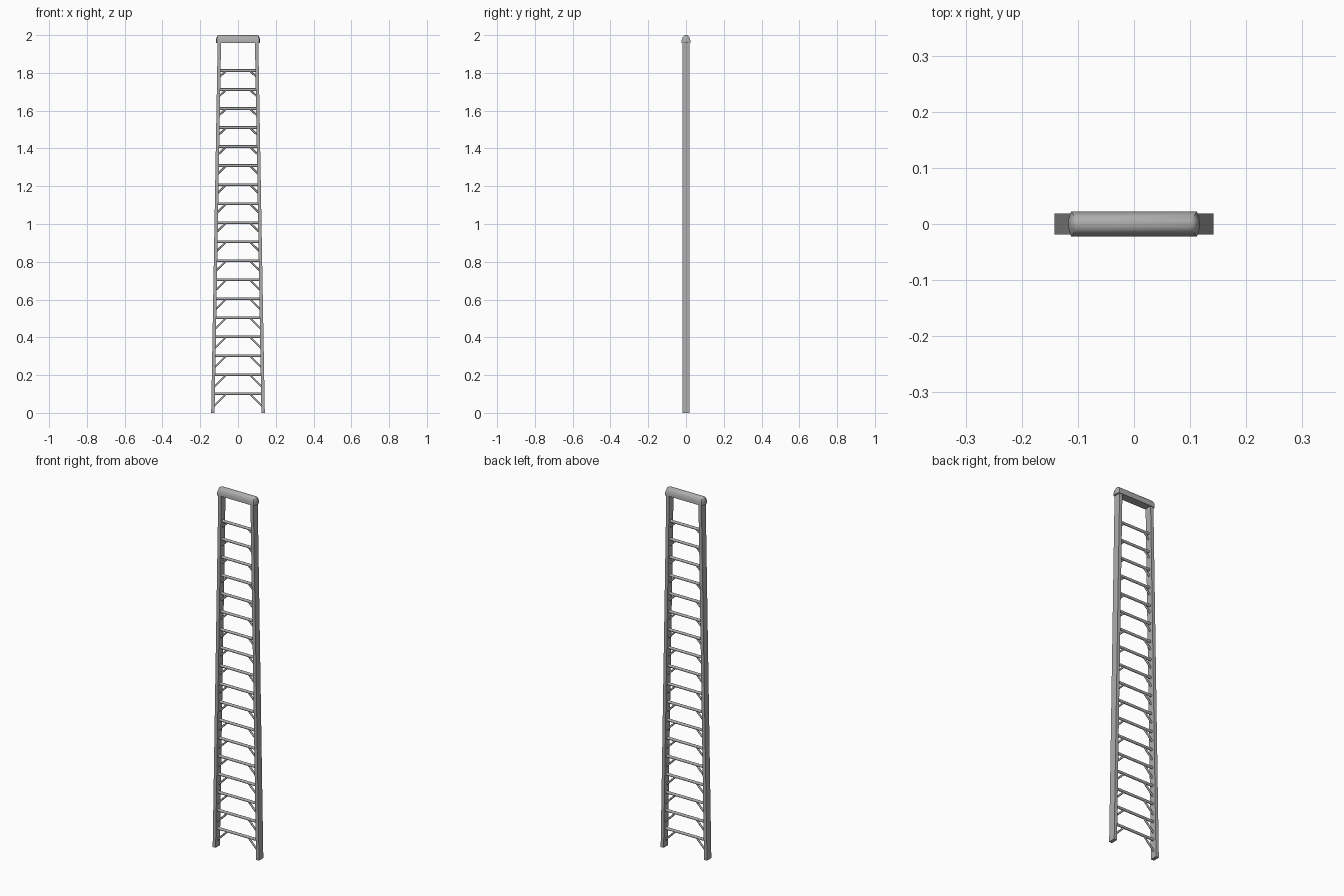
import bpy, bmesh, math
from mathutils import Vector

cube = bpy.data.objects.get("Cube")
if cube:
    bpy.data.objects.remove(cube, do_unlink=True)

grey = bpy.data.materials.new("aluminium grey")
grey.use_nodes = True
colour = (0.42, 0.42, 0.42, 1)
grey.diffuse_color = colour
grey.node_tree.nodes["Principled BSDF"].inputs["Base Color"].default_value = colour

RUNGS = 18
PITCH = 0.1006
DEPTH = 0.019


def rail_outer(z):
    return 0.142 - 0.0175 * z


def rail_inner(z):
    return rail_outer(z) - 0.018


def loft(name, rings, smooth=False):
    """Skin a list of equal-length closed rings and cap both ends."""
    bm = bmesh.new()
    loops = [[bm.verts.new(p) for p in ring] for ring in rings]
    n = len(loops[0])
    for a, b in zip(loops, loops[1:]):
        for i in range(n):
            j = (i + 1) % n
            bm.faces.new((a[i], a[j], b[j], b[i]))
    bm.faces.new(loops[0][::-1])
    bm.faces.new(loops[-1])
    bmesh.ops.recalc_face_normals(bm, faces=bm.faces)
    mesh = bpy.data.meshes.new(name)
    bm.to_mesh(mesh)
    bm.free()
    mesh.materials.append(grey)
    obj = bpy.data.objects.new(name, mesh)
    bpy.context.collection.objects.link(obj)
    if smooth:
        bpy.ops.object.select_all(action="DESELECT")
        obj.select_set(True)
        bpy.context.view_layer.objects.active = obj
        bpy.ops.object.shade_smooth_by_angle(angle=math.radians(50))
    return obj


def tube(name, start, end, radius, sides=10):
    start, end = Vector(start), Vector(end)
    u = Vector((0, 1, 0))
    v = (end - start).normalized().cross(u)
    angles = [math.tau * i / sides for i in range(sides)]
    rings = [[c + radius * (math.cos(a) * u + math.sin(a) * v) for a in angles]
             for c in (start, end)]
    return loft(name, rings, smooth=True)


# Tapering side rails
for side, label in ((1, "left"), (-1, "right")):
    rings = []
    for z in (0, 1.97):
        a, b = side * rail_inner(z), side * rail_outer(z)
        rings.append([(a, -DEPTH, z), (b, -DEPTH, z), (b, DEPTH, z), (a, DEPTH, z)])
    loft(label + "_rail", rings)

# Rungs with a diagonal brace at each end
for i in range(RUNGS):
    z = 0.102 + PITCH * i
    x = rail_inner(z) + 0.004
    tube(f"rung_{i + 1}", (-x, 0, z), (x, 0, z), 0.0075)
    for side, label in ((1, "left"), (-1, "right")):
        drop = (rail_inner(z) - 0.066) * 1.1
        foot = rail_inner(z - drop) + 0.003
        tube(f"{label}_brace_{i + 1}", (side * 0.064, 0, z - 0.002),
             (side * foot, 0, z - drop - 0.003), 0.005, 8)

# Rounded top cap: outlines shrink towards a narrow ridge
rings = []
for z, tip, edge, half, flat in ((1.958, 0.117, 0.112, 0.0225, 0.008),
                                 (1.975, 0.117, 0.112, 0.0225, 0.008),
                                 (1.988, 0.114, 0.109, 0.018, 0.006),
                                 (1.996, 0.110, 0.105, 0.012, 0.004),
                                 (2.0, 0.105, 0.100, 0.006, 0.002)):
    rings.append([(-edge, -half, z), (edge, -half, z), (tip, -flat, z), (tip, flat, z),
                  (edge, half, z), (-edge, half, z), (-tip, flat, z), (-tip, -flat, z)])
loft("top_cap", rings, smooth=True)
